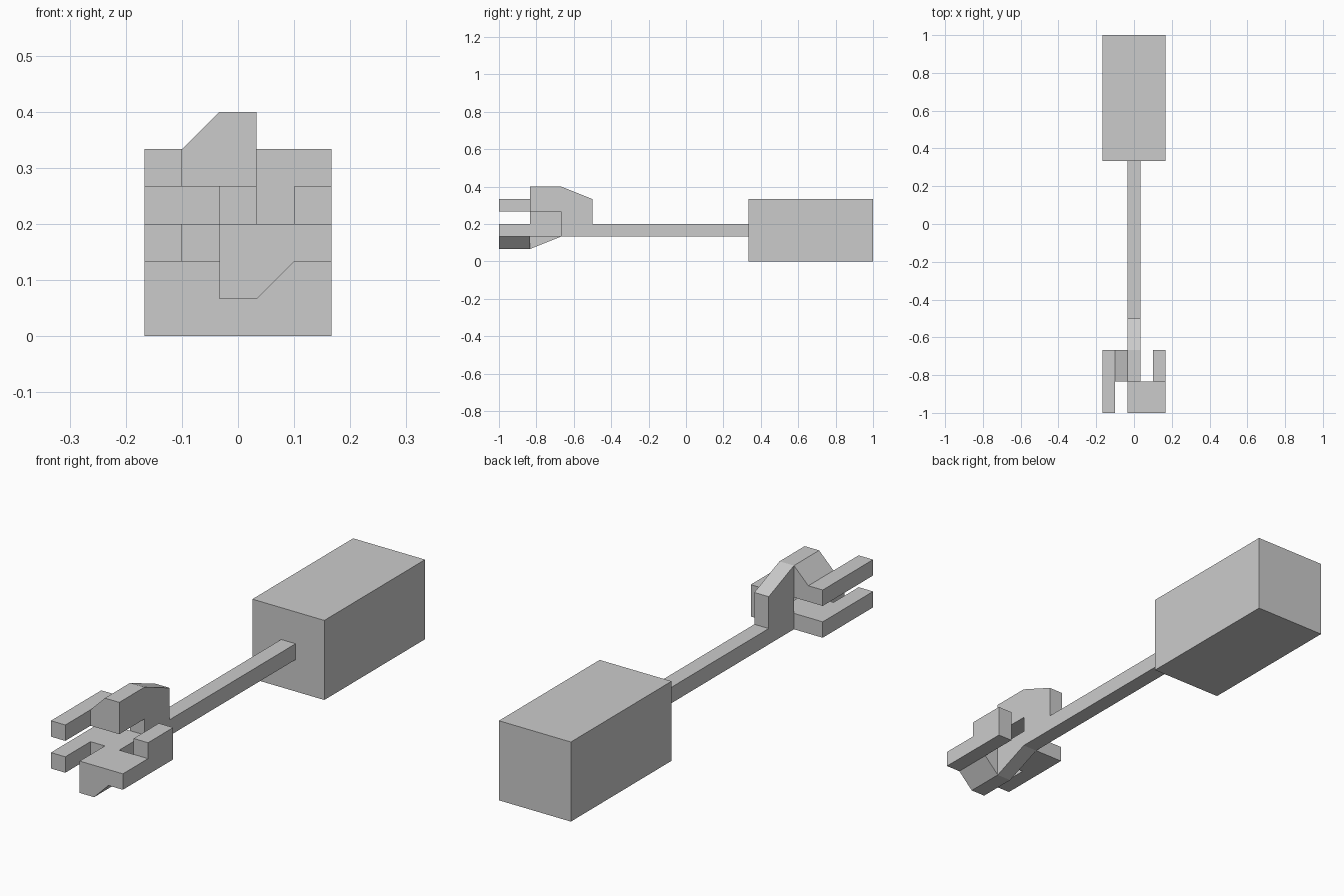
import bpy, bmesh

if "Cube" in bpy.data.objects:
    bpy.data.objects.remove(bpy.data.objects["Cube"])

U = 1 / 30   # x and z grid step
V = 1 / 6    # y grid step


def prism(name, axis, profile, lo, hi):
    """Extrude a closed profile along an axis; x: (y,z), y: (x,z), z: (x,y)."""
    def point(p, d):
        a, b = p
        x, y, z = {"x": (d, a, b), "y": (a, d, b), "z": (a, b, d)}[axis]
        return (x * U, y * V, z * U)

    bm = bmesh.new()
    face = bm.faces.new([bm.verts.new(point(p, lo)) for p in profile])
    ext = bmesh.ops.extrude_face_region(bm, geom=[face], use_keep_orig=True)
    shift = [b - a for a, b in zip(point((0, 0), lo), point((0, 0), hi))]
    verts = [g for g in ext["geom"] if isinstance(g, bmesh.types.BMVert)]
    bmesh.ops.translate(bm, vec=shift, verts=verts)
    bmesh.ops.recalc_face_normals(bm, faces=bm.faces)
    mesh = bpy.data.meshes.new(name)
    bm.to_mesh(mesh)
    bm.free()
    obj = bpy.data.objects.new(name, mesh)
    bpy.context.collection.objects.link(obj)
    return obj


def rect(a0, a1, b0, b1):
    return [(a0, b0), (a1, b0), (a1, b1), (a0, b1)]


# Handle block
prism("handle", "x", rect(2, 6, 0, 10), -5, 5)

# Shaft with raised upper jaw and lowered front jaw, one side profile
prism("shaft", "x", [(2, 4), (2, 6), (-3, 6), (-3, 10), (-4, 12), (-5, 12),
                     (-5, 8), (-4, 8), (-4, 6), (-6, 6), (-6, 2), (-5, 2),
                     (-4, 4)], -1, 1)

# Upper left arm with its forward prong
prism("upper_arm", "y", [(-1, 12), (-3, 10), (-5, 10), (-5, 8), (-1, 8)], -5, -4)
prism("upper_prong", "y", rect(-5, -3, 8, 10), -6, -5)

# Lower left L-shaped prong
prism("lower_prong", "z", [(-1, -4), (-5, -4), (-5, -6), (-3, -6), (-3, -5),
                           (-1, -5)], 4, 6)

# Lower right arm with its backward hook
prism("lower_arm", "y", [(1, 2), (3, 4), (5, 4), (5, 6), (1, 6)], -6, -5)
prism("right_hook", "y", rect(3, 5, 4, 8), -5, -4)
